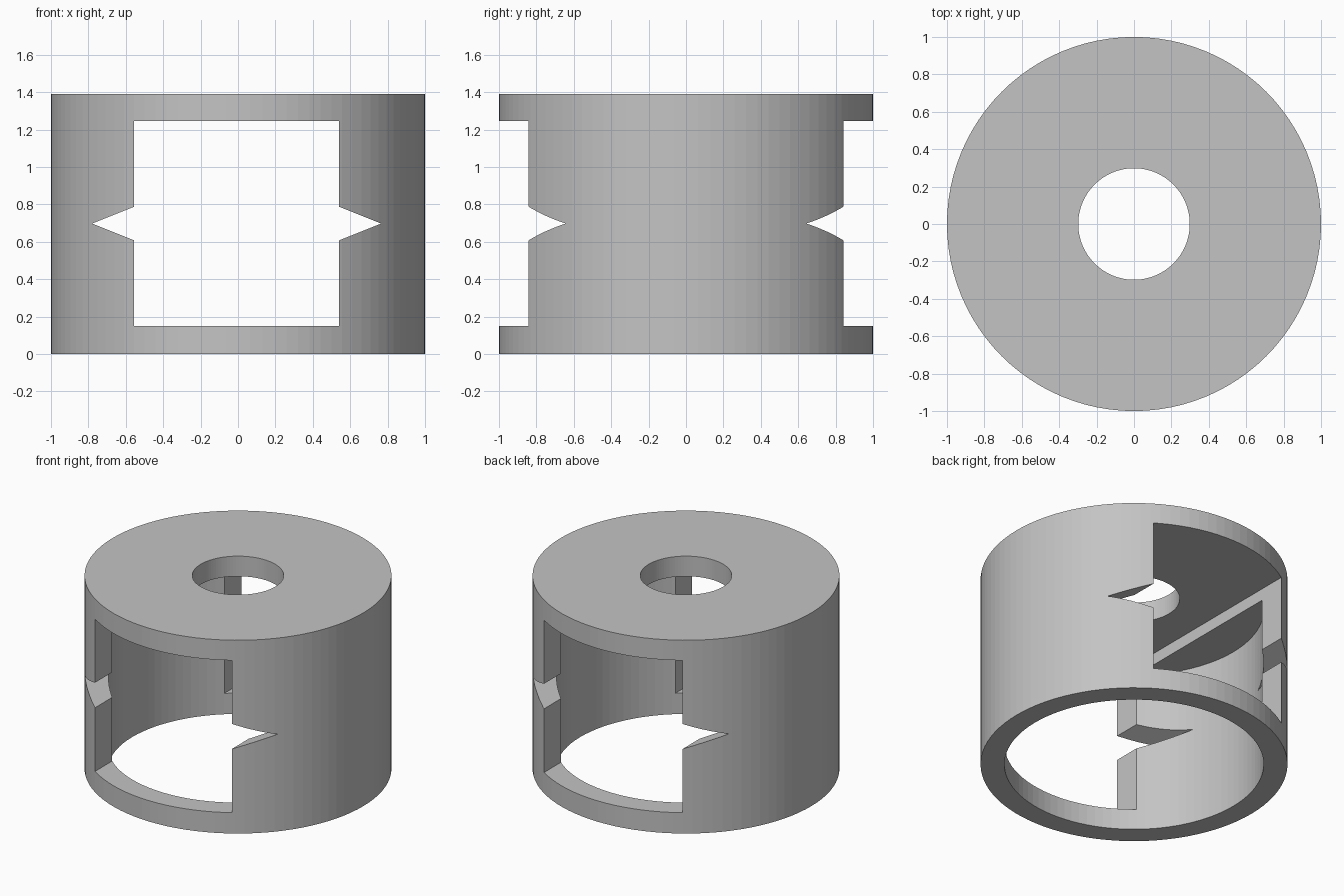
import bpy
import bmesh
from mathutils import Matrix

default_cube = bpy.data.objects.get("Cube")
if default_cube:
    bpy.data.objects.remove(default_cube, do_unlink=True)

HEIGHT = 1.39
SIDES = 96

grey = bpy.data.materials.new("plain_grey")
grey.use_nodes = True
grey.diffuse_color = (0.55, 0.55, 0.55, 1)
grey.node_tree.nodes["Principled BSDF"].inputs["Base Color"].default_value = grey.diffuse_color


def add_object(name, bm):
    mesh = bpy.data.meshes.new(name)
    bmesh.ops.recalc_face_normals(bm, faces=bm.faces)
    bm.to_mesh(mesh)
    bm.free()
    mesh.materials.append(grey)
    obj = bpy.data.objects.new(name, mesh)
    bpy.context.collection.objects.link(obj)
    return obj


def cylinder(name, radius, bottom, top):
    bm = bmesh.new()
    bmesh.ops.create_cone(bm, cap_ends=True, segments=SIDES, radius1=radius, radius2=radius,
                          depth=top - bottom,
                          matrix=Matrix.Translation((0, 0, (bottom + top) / 2)))
    return add_object(name, bm)


def prism_along_y(name, outline):
    bm = bmesh.new()
    face = bm.faces.new([bm.verts.new((x, -1.2, z)) for x, z in outline])
    extruded = bmesh.ops.extrude_face_region(bm, geom=[face])["geom"]
    verts = [v for v in extruded if isinstance(v, bmesh.types.BMVert)]
    bmesh.ops.translate(bm, verts=verts, vec=(0, 2.4, 0))
    return add_object(name, bm)


def cut(target, cutter):
    cutter.hide_render = True
    mod = target.modifiers.new("cut", "BOOLEAN")
    mod.operation = "DIFFERENCE"
    mod.solver = "EXACT"
    mod.object = cutter
    bpy.ops.object.select_all(action="DESELECT")
    bpy.context.view_layer.objects.active = target
    target.select_set(True)
    bpy.ops.object.modifier_apply(modifier=mod.name)
    bpy.data.objects.remove(cutter, do_unlink=True)


# Round housing, hollow from below, with a hole in the top plate
housing = cylinder("housing", 1, 0, HEIGHT)
cut(housing, cylinder("cavity", 0.845, -0.2, 1.16))
cut(housing, cylinder("top_hole", 0.298, 0.8, HEIGHT + 0.2))

# Through window with a pointed notch on either side
left, right, low, high = -0.555, 0.54, 0.15, 1.245
mid, notch_depth, notch_half = 0.698, 0.225, 0.09
window = [
    (left, low), (right, low),
    (right, mid - notch_half), (right + notch_depth, mid), (right, mid + notch_half),
    (right, high), (left, high),
    (left, mid + notch_half), (left - notch_depth, mid), (left, mid - notch_half),
]
cut(housing, prism_along_y("window", window))
